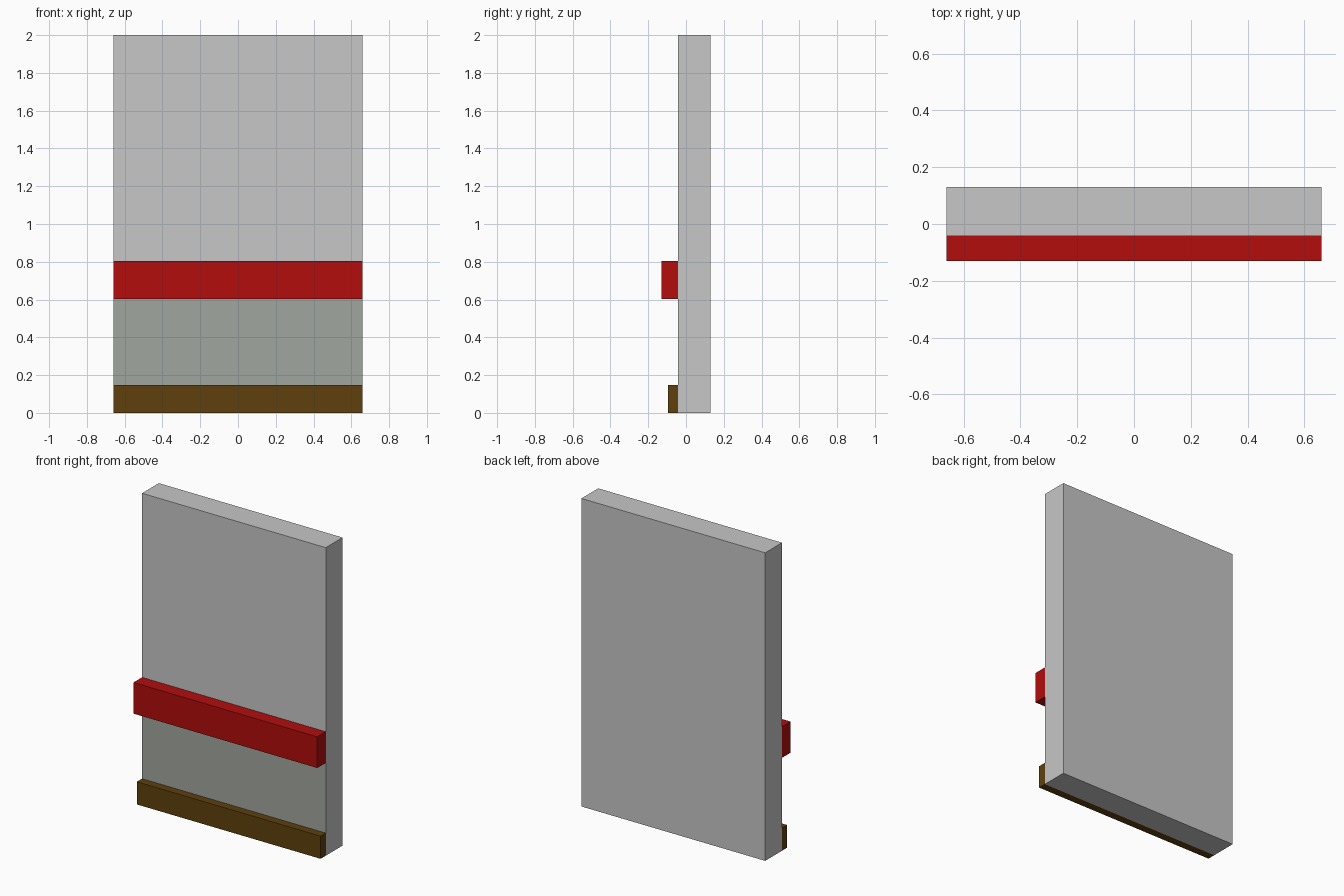
import bpy, bmesh
from mathutils import Vector

if "Cube" in bpy.data.objects:
    bpy.data.objects.remove(bpy.data.objects["Cube"])

HALF_W = 0.66      # half width shared by all parts
WALL_FRONT = -0.042


def material(name, rgb):
    m = bpy.data.materials.new(name)
    m.diffuse_color = (*rgb, 1.0)
    m.use_nodes = True
    m.node_tree.nodes["Principled BSDF"].inputs["Base Color"].default_value = m.diffuse_color
    return m


def block(name, y0, y1, z0, z1, mats, cuts=(), rule=None):
    """Box across the full width, optionally cut at heights and coloured by a rule."""
    bm = bmesh.new()
    bmesh.ops.create_cube(bm, size=1.0)
    for v in bm.verts:
        v.co = Vector((v.co.x * 2 * HALF_W,
                       y0 + (v.co.y + 0.5) * (y1 - y0),
                       z0 + (v.co.z + 0.5) * (z1 - z0)))
    for h in cuts:
        front = [f for f in bm.faces if f.normal.y < -0.9]
        geom = bm.verts[:] + bm.edges[:] + bm.faces[:]
        bmesh.ops.bisect_plane(bm, geom=geom, plane_co=(0, 0, h), plane_no=(0, 0, 1))
    bm.normal_update()
    if rule:
        for f in bm.faces:
            f.material_index = rule(f)
    me = bpy.data.meshes.new(name)
    bm.to_mesh(me)
    bm.free()
    for m in mats:
        me.materials.append(m)
    ob = bpy.data.objects.new(name, me)
    bpy.context.collection.objects.link(ob)
    return ob


light_grey = material("light_grey", (0.571, 0.571, 0.571))
sage_grey = material("sage_grey", (0.352, 0.381, 0.342))
red = material("red", (0.445, 0.004, 0.004))
brown = material("brown", (0.112, 0.051, 0.004))

# Wall panel: lower part of the front face is painted sage grey
block("wall", WALL_FRONT, 0.13, 0.0, 2.0, [light_grey, sage_grey], cuts=(0.605,),
      rule=lambda f: int(f.normal.y < -0.9 and f.calc_center_median().z < 0.605))

# Protruding rail and skirting board
block("chair_rail", -0.13, WALL_FRONT, 0.603, 0.805, [red])
block("skirting_board", -0.095, WALL_FRONT, 0.0, 0.147, [brown])
